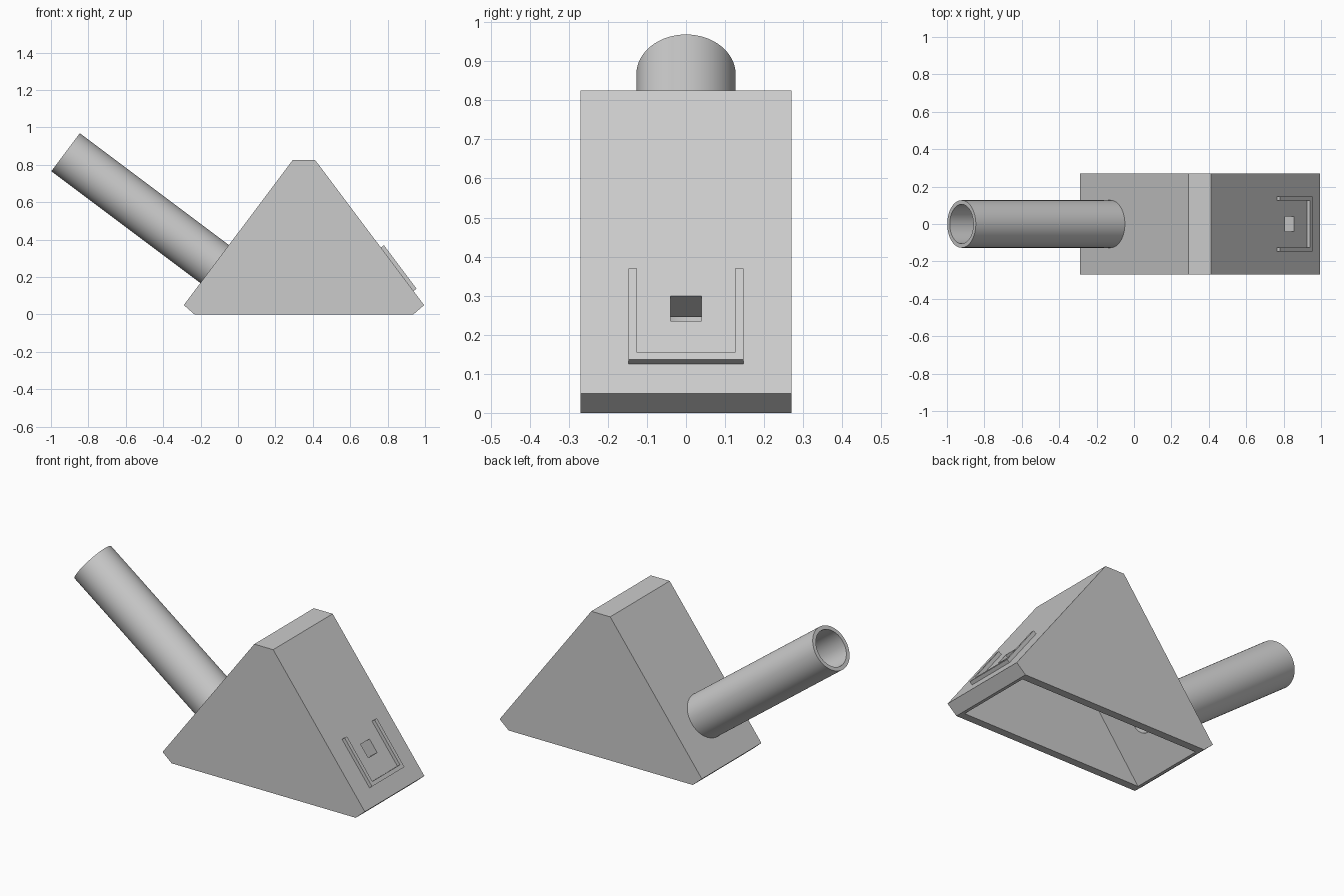
import bpy, bmesh, math
from mathutils import Vector, Matrix

cube = bpy.data.objects.get("Cube")
if cube:
    bpy.data.objects.remove(cube, do_unlink=True)

grey = bpy.data.materials.new("plain_grey")
grey.use_nodes = True
grey.diffuse_color = (0.6, 0.6, 0.6, 1)
grey.node_tree.nodes["Principled BSDF"].inputs["Base Color"].default_value = grey.diffuse_color


def finish(bm, name):
    bmesh.ops.recalc_face_normals(bm, faces=bm.faces[:])
    mesh = bpy.data.meshes.new(name)
    bm.to_mesh(mesh)
    bm.free()
    obj = bpy.data.objects.new(name, mesh)
    obj.data.materials.append(grey)
    bpy.context.collection.objects.link(obj)
    return obj


def prism(name, outline, start, along, matrix=None):
    """Extrude an outline, given as 3D points offset by start, along a vector."""
    bm = bmesh.new()
    face = bm.faces.new([bm.verts.new(Vector(p) + Vector(start)) for p in outline])
    ext = bmesh.ops.extrude_face_region(bm, geom=[face])["geom"]
    bmesh.ops.translate(bm, vec=along, verts=[v for v in ext if isinstance(v, bmesh.types.BMVert)])
    if matrix:
        bm.transform(matrix)
    return finish(bm, name)


def cut(target, cutter):
    cutter.hide_render = True
    bpy.context.view_layer.objects.active = target
    mod = target.modifiers.new("cut", "BOOLEAN")
    mod.operation, mod.solver, mod.object = "DIFFERENCE", "EXACT", cutter
    bpy.ops.object.modifier_apply(modifier=mod.name)
    bpy.data.objects.remove(cutter, do_unlink=True)


# Wedge body: symmetric side profile about its own middle
MID, HALF_Y, WALL = 0.3525, 0.27, 0.09
half = [(0.585, 0), (0.6425, 0.05), (0.06, 0.825)]
profile = half + [(-x, z) for x, z in reversed(half)]
body = prism("wedge_body", [(MID + x, 0, z) for x, z in profile],
             (0, -HALF_Y, 0), (0, 2 * HALF_Y, 0))


# Hollow inside, open at the bottom
def inner_half(z):
    return 0.68 - 1.25 * WALL - 0.75 * z


low, high, side = -0.05, 0.825 - WALL, HALF_Y - 0.045
cavity = [(MID + s * inner_half(z), 0, z) for s, z in
          ((1, low), (1, high), (-1, high), (-1, low))]
cut(body, prism("cavity_cutter", cavity, (0, -side, 0), (0, 2 * side, 0)))

# Local frame of the right slope: X = across, Y = up the slope, Z = outward
slope = Matrix(((0, -0.6, 0.8, 0.995), (1, 0, 0, 0), (0, 0.8, 0.6, 0.05), (0, 0, 0, 1)))

# Square window through the sloping wall
window = [(-0.04, 0.231, 0), (0.04, 0.231, 0), (0.04, 0.3125, 0), (-0.04, 0.3125, 0)]
cut(body, prism("window_cutter", window, (0, 0, -0.15), (0, 0, 0.2), slope))

# Raised U-shaped ledge around the window
u_half = [(0.147, 0.094), (0.147, 0.385), (0.125, 0.385), (0.125, 0.116)]
u_shape = u_half + [(-x, y) for x, y in reversed(u_half)]
prism("label_ledge", [(x, y, 0) for x, y in u_shape], (0, 0, -0.004), (0, 0, 0.024), slope)

# Frame of the pipe: Z runs outward from the left slope
pipe_frame = Matrix(((0.6, 0, -0.8, -0.122), (0, 1, 0, 0), (0.8, 0, 0.6, 0.267), (0, 0, 0, 1)))

# Bore through the wall into the pipe
bm = bmesh.new()
bmesh.ops.create_cone(bm, cap_ends=True, segments=48, radius1=0.06, radius2=0.06, depth=0.3)
bm.transform(pipe_frame)
cut(body, finish(bm, "bore_cutter"))

# Hollow pipe, a wall section spun about its axis
bm = bmesh.new()
ring = [bm.verts.new(p) for p in
        ((0.105, 0, -0.004), (0.127, 0, -0.004), (0.127, 0, 1), (0.105, 0, 1))]
edges = [bm.edges.new((ring[i], ring[(i + 1) % 4])) for i in range(4)]
bmesh.ops.spin(bm, geom=ring + edges, cent=(0, 0, 0), axis=(0, 0, 1),
               angle=math.tau, steps=64, use_merge=True)
bmesh.ops.remove_doubles(bm, verts=bm.verts[:], dist=0.0001)
bm.transform(pipe_frame)
pipe = finish(bm, "pipe")
bpy.ops.object.select_all(action="DESELECT")
pipe.select_set(True)
bpy.context.view_layer.objects.active = pipe
bpy.ops.object.shade_smooth_by_angle(angle=math.radians(30))
